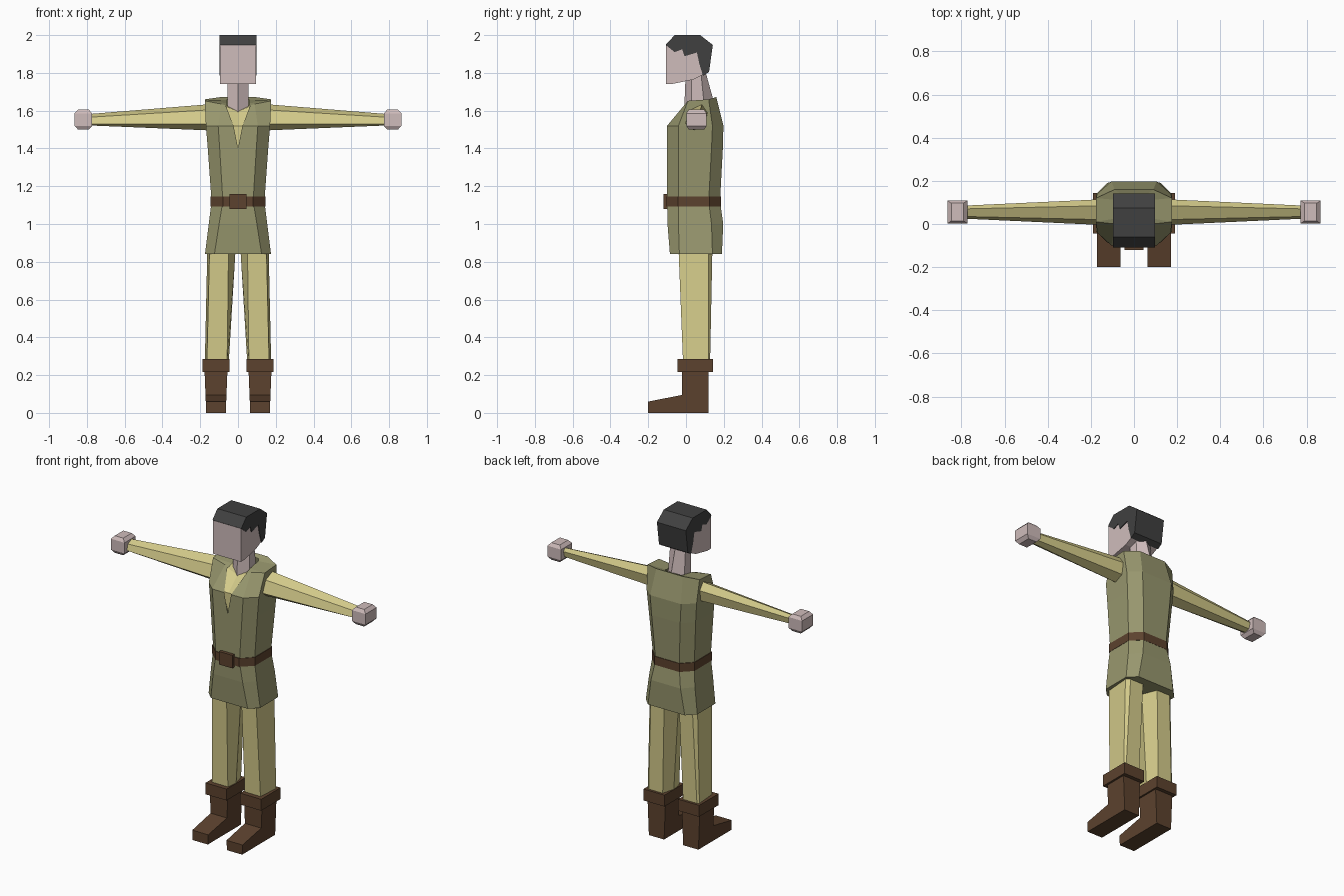
import bpy, bmesh


def srgb(r, g, b):
    return tuple((c / 255 / 12.92 if c < 11 else ((c / 255 + 0.055) / 1.055) ** 2.4)
                 for c in (r, g, b)) + (1.0,)


def material(name, rgb):
    m = bpy.data.materials.new(name)
    m.diffuse_color = srgb(*rgb)
    return m


OLIVE = material("olive cloth", (152, 151, 110))
CREAM = material("pale yellow cloth", (213, 204, 139))
SKIN = material("skin", (207, 188, 187))
BROWN = material("brown leather", (92, 66, 46))
BLACK = material("black hair", (64, 64, 64))


def build(name, verts, faces, mat):
    """Mesh object with outward normals, flat shaded."""
    bm = bmesh.new()
    vs = [bm.verts.new(v) for v in verts]
    for f in faces:
        bm.faces.new([vs[i] for i in f])
    bmesh.ops.recalc_face_normals(bm, faces=bm.faces)
    me = bpy.data.meshes.new(name)
    bm.to_mesh(me)
    bm.free()
    me.materials.append(mat)
    ob = bpy.data.objects.new(name, me)
    bpy.context.collection.objects.link(ob)
    return ob


def loft(name, rings, mat):
    """Skin a list of equal closed rings and cap both ends."""
    n = len(rings[0])
    verts = [p for r in rings for p in r]
    faces = [(k * n + i, k * n + (i + 1) % n, (k + 1) * n + (i + 1) % n, (k + 1) * n + i)
             for k in range(len(rings) - 1) for i in range(n)]
    last = (len(rings) - 1) * n
    faces += [tuple(range(n)), tuple(range(last, last + n))]
    return build(name, verts, faces, mat)


def box(name, x, y, z, mat):
    ring = [(x[0], y[0]), (x[1], y[0]), (x[1], y[1]), (x[0], y[1])]
    return loft(name, [[(a, b, h) for a, b in ring] for h in z], mat)


def side_profile(name, pts, x0, x1, mat):
    """Extrude a (y, z) outline across x."""
    return loft(name, [[(x, y, z) for y, z in pts] for x in (x0, x1)], mat)


# Tunic: right half as rows running from front centre round to back centre
def row(z, front, back, xs, xf, s1, s2, x0=0.0, xb=None):
    return [(x0, front, z), (xf, front, z), (xs, s1, z), (xs, s2, z),
            (xb or xf, back, z), (0, back, z)]


rows = [
    row(0.84, -0.085, 0.19, 0.175, 0.125, -0.035, 0.14),
    row(1.00, -0.098, 0.197, 0.155, 0.10, -0.04, 0.135),
    row(1.12, -0.10, 0.18, 0.14, 0.08, -0.04, 0.12),
    row(1.40, -0.10, 0.195, 0.16, 0.097, -0.04, 0.135),
    row(1.52, -0.10, 0.198, 0.17, 0.105, -0.04, 0.14, x0=0.024),
    [(0.065, -0.01, 1.628), (0.088, 0.0, 1.635), (0.176, 0.01, 1.652),
     (0.176, 0.12, 1.66), (0.09, 0.16, 1.672), (0, 0.16, 1.672)],
    [(0.06, 0.0, 1.628), (0.06, 0.005, 1.632), (0.06, 0.03, 1.64),
     (0.06, 0.11, 1.655), (0.05, 0.13, 1.66), (0, 0.13, 1.66)],
]
W = 6
faces = [(k * W + i, k * W + i + 1, (k + 1) * W + i + 1, (k + 1) * W + i)
         for k in range(len(rows) - 1) for i in range(W - 1)]
faces.append(tuple(range(W)))  # closed hem
tunic = build("tunic", [p for r in rows for p in r], faces, OLIVE)
mod = tunic.modifiers.new("mirror", 'MIRROR')
mod.use_clip = True

# Undershirt filling the open neckline
build("shirt_front",
      [(0, -0.092, 1.39), (0.035, -0.092, 1.52), (0.08, -0.002, 1.626), (0.07, 0.06, 1.635),
       (0, 0.02, 1.60), (-0.07, 0.06, 1.635), (-0.08, -0.002, 1.626), (-0.035, -0.092, 1.52),
       (0, -0.092, 1.52), (0, -0.005, 1.597)],
      [(0, 1, 8), (8, 1, 2, 9), (9, 2, 3, 4), (0, 8, 7), (8, 9, 6, 7), (9, 4, 5, 6)], CREAM)

# Belt and buckle
half = [(0.08, -0.104), (0.145, -0.043), (0.145, 0.125), (0.084, 0.185)]
belt = half + [(-x, y) for x, y in reversed(half)]
loft("belt", [[(x, y, z) for x, y in belt] for z in (1.093, 1.145)], BROWN)
box("belt_buckle", (-0.045, 0.045), (-0.12, -0.095), (1.08, 1.16), BROWN)

# Neck: six-sided, leaning forward
loft("neck", [
    [(0, -0.01, 1.59), (0.056, 0.03, 1.59), (0.056, 0.10, 1.59),
     (0, 0.155, 1.62), (-0.056, 0.10, 1.59), (-0.056, 0.03, 1.59)],
    [(0, -0.002, 1.79), (0.056, 0.03, 1.79), (0.052, 0.08, 1.79),
     (0, 0.105, 1.80), (-0.052, 0.08, 1.79), (-0.056, 0.03, 1.79)]], SKIN)

# Head and hair
side_profile("head", [(-0.107, 1.742), (-0.07, 1.742), (0.04, 1.765), (0.09, 1.79), (0.12, 1.83),
                      (0.12, 1.94), (0.07, 1.98), (-0.06, 1.98), (-0.107, 1.947)],
             -0.094, 0.094, SKIN)
side_profile("hair", [(-0.108, 1.948), (-0.06, 2.0), (0.075, 2.0), (0.142, 1.948), (0.122, 1.805),
                      (0.09, 1.785), (0.07, 1.85), (0.058, 1.908), (-0.008, 1.888),
                      (-0.02, 1.925), (-0.06, 1.91)],
             -0.098, 0.098, BLACK)

# Limb cross-sections
shoulder = [(0.085, 1.635), (0.115, 1.59), (0.10, 1.52), (0.04, 1.495), (-0.005, 1.53), (0.02, 1.605)]
wrist = [(0.07, 1.582), (0.085, 1.565), (0.075, 1.53), (0.045, 1.522), (0.025, 1.53), (0.035, 1.565)]
hip = [(0.05, -0.04), (0.15, -0.04), (0.162, 0.12), (0.14, 0.14), (0.05, 0.14), (0.012, 0.05)]
shin = [(0.058, -0.015), (0.165, -0.015), (0.176, 0.12), (0.165, 0.127), (0.07, 0.127), (0.05, 0.05)]
boot = [(-0.2, 0), (0.12, 0), (0.12, 0.22), (-0.02, 0.22), (-0.02, 0.095), (-0.2, 0.06)]

for s, side in ((1, "left"), (-1, "right")):
    # Sleeve and blocky hand
    loft(side + "_sleeve", [[(s * x, y, z) for y, z in sec]
                            for x, sec in ((0.14, shoulder), (0.79, wrist))], CREAM)
    rings = []
    for z, d in ((1.50, 0.018), (1.52, 0), (1.586, 0), (1.605, 0.018)):
        x0, x1, y0, y1 = 0.772 + d, 0.865 - d, 0.002 + d * 0.7, 0.109 - d * 0.7
        rings.append([(s * x, y, z) for x, y in ((x0, y0), (x1, y0), (x1, y1), (x0, y1))])
    loft(side + "_hand", rings, SKIN)

    # Trouser leg
    loft(side + "_leg", [[(s * x, y, z) for x, y in sec]
                         for z, sec in ((0.88, hip), (0.25, shin))], CREAM)

    # Boot with cuff, narrowing slightly towards the sole
    loft(side + "_boot", [[(s * (x + k * (0.22 - z) * 0.04), y, z) for y, z in boot]
                          for x, k in ((0.056, 1), (0.177, -1))], BROWN)
    box(side + "_boot_cuff", (s * 0.046, s * 0.189), (-0.045, 0.143), (0.216, 0.286), BROWN)
